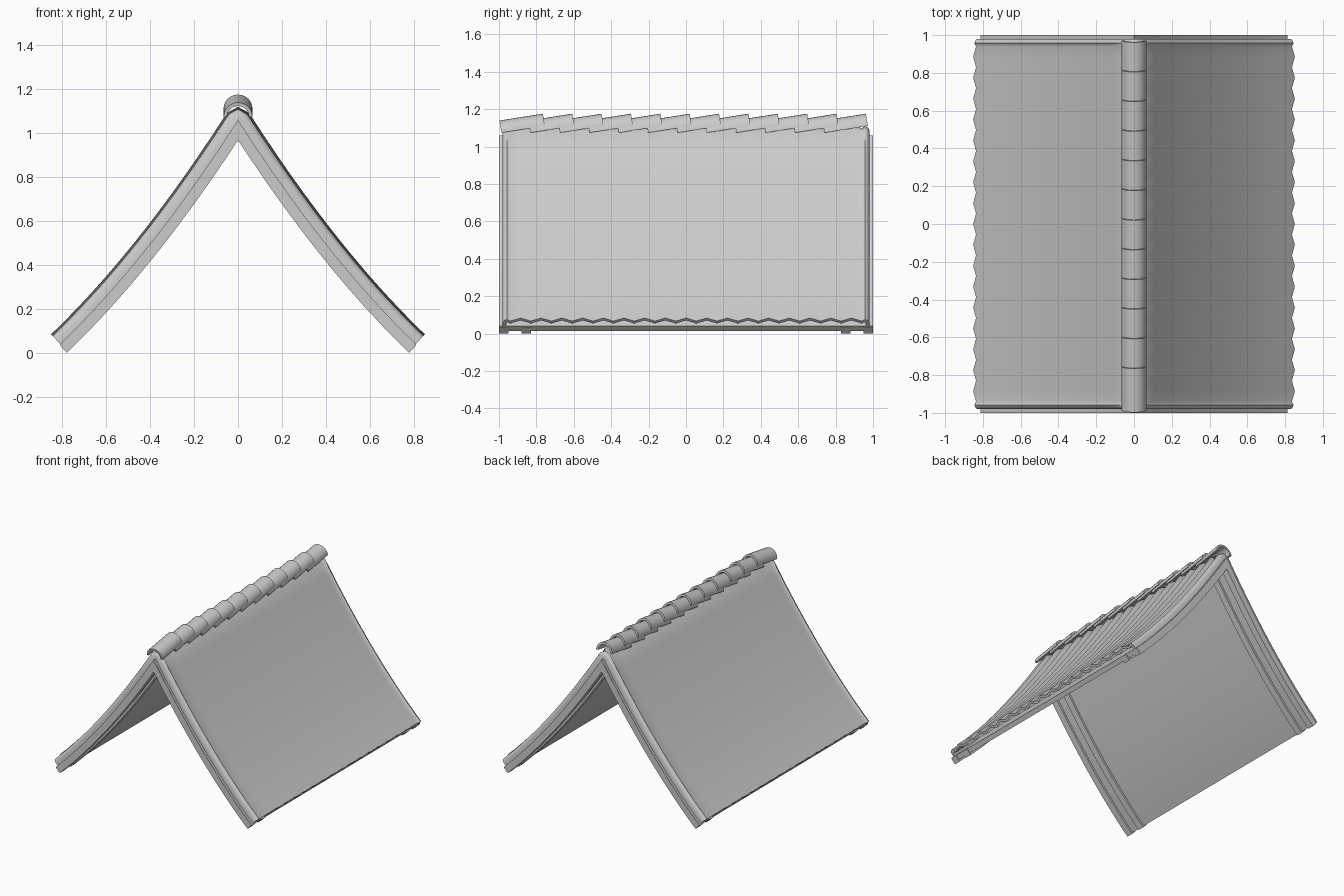
import bpy, bmesh, math

if "Cube" in bpy.data.objects:
    bpy.data.objects.remove(bpy.data.objects["Cube"])

A, B, TOP = 1.559, 0.37, 1.06      # sagging roof curve: z = TOP - A x + B x^2
COS0 = 1 / math.hypot(1, A)
N = 14


def station(i, h, t_end):
    """Point on the roof curve offset by h along its normal; i = 0 is the ridge."""
    if i == 0:
        return 0.0, TOP + (h if h > 0 else h / COS0)
    t0 = 0.0 if h >= 0 else -h * A * COS0
    first = 1 if h > 0 else 0
    t = t0 + (t_end - t0) * (i - first) / (N - first)
    s = A - 2 * B * t
    k = math.hypot(1, s)
    return t + h * s / k, TOP - A * t + B * t * t + h / k


def finish(name, bm, angle):
    bmesh.ops.remove_doubles(bm, verts=bm.verts, dist=1e-5)
    bmesh.ops.recalc_face_normals(bm, faces=bm.faces)
    me = bpy.data.meshes.new(name)
    bm.to_mesh(me)
    bm.free()
    ob = bpy.data.objects.new(name, me)
    bpy.context.collection.objects.link(ob)
    bpy.ops.object.select_all(action='DESELECT')
    ob.select_set(True)
    bpy.context.view_layer.objects.active = ob
    bpy.ops.object.shade_smooth_by_angle(angle=math.radians(angle))
    return ob


def loft(bm, rings):
    """Skin closed rings and cap both ends."""
    vs = [[bm.verts.new(p) for p in r] for r in rings]
    n = len(vs[0])
    for a, b in zip(vs, vs[1:]):
        for j in range(n):
            bm.faces.new((a[j], a[(j + 1) % n], b[(j + 1) % n], b[j]))
    bm.faces.new(vs[0])
    bm.faces.new(vs[-1])


def sweep(name, section, t_end=0.81, angle=30):
    """Sweep a (y, h) section over the roof from eave to eave."""
    rings = []
    for i in range(-N, N + 1):
        ring = []
        for y, h in section:
            x, z = station(abs(i), h, t_end)
            ring.append((math.copysign(x, i), y, z))
        rings.append(ring)
    bm = bmesh.new()
    loft(bm, rings)
    return finish(name, bm, angle)


# Corrugated tile sheet with rolled-down gable edges
waves = 17
zig = [(-0.94 + 1.88 * k / (2 * waves), 0.06 if k % 2 else 0.038)
       for k in range(2 * waves + 1)]
roll = [(-0.98, 0.0), (-0.98, 0.028), (-0.972, 0.043), (-0.957, 0.05)]
upper = roll + zig + [(-y, h) for y, h in reversed(roll)]
inner = [(-0.962, 0.0), (-0.962, 0.018), (-0.957, 0.025), (-0.95, 0.028)]
lower = inner + [(y, h - 0.018) for y, h in zig] + [(-y, h) for y, h in reversed(inner)]
sweep("tile_sheet", upper + lower[::-1], angle=60)

# Board layer under the tiles
sweep("roof_boards", [(-0.999, -0.035), (0.999, -0.035), (0.999, 0), (-0.999, 0)])

# Two rafters at each gable
for name, y0, y1 in (("outer_rafter", 0.95, 1.0), ("inner_rafter", 0.83, 0.88)):
    for s, side in ((-1, "front"), (1, "back")):
        sweep(f"{name}_{side}", [(s * y0, -0.05), (s * y1, -0.05),
                                 (s * y1, -0.002), (s * y0, -0.002)], t_end=0.814)

# Overlapping half-round ridge tiles, each tilted up towards the back
tilt = math.atan2(0.037, 0.235)
for k in range(12):
    y = -0.987 + k * 0.157
    bm = bmesh.new()
    rings = []
    for d in (0.0, 0.235):
        ring = []
        for r, order in ((0.066, range(13)), (0.05, range(12, -1, -1))):
            for j in order:
                a = math.pi * j / 12
                up = r * math.sin(a)
                ring.append((r * math.cos(a),
                             y + d * math.cos(tilt) - up * math.sin(tilt),
                             1.074 + d * math.sin(tilt) + up * math.cos(tilt)))
        rings.append(ring)
    loft(bm, rings)
    finish(f"ridge_tile_{k + 1}", bm, 30)
